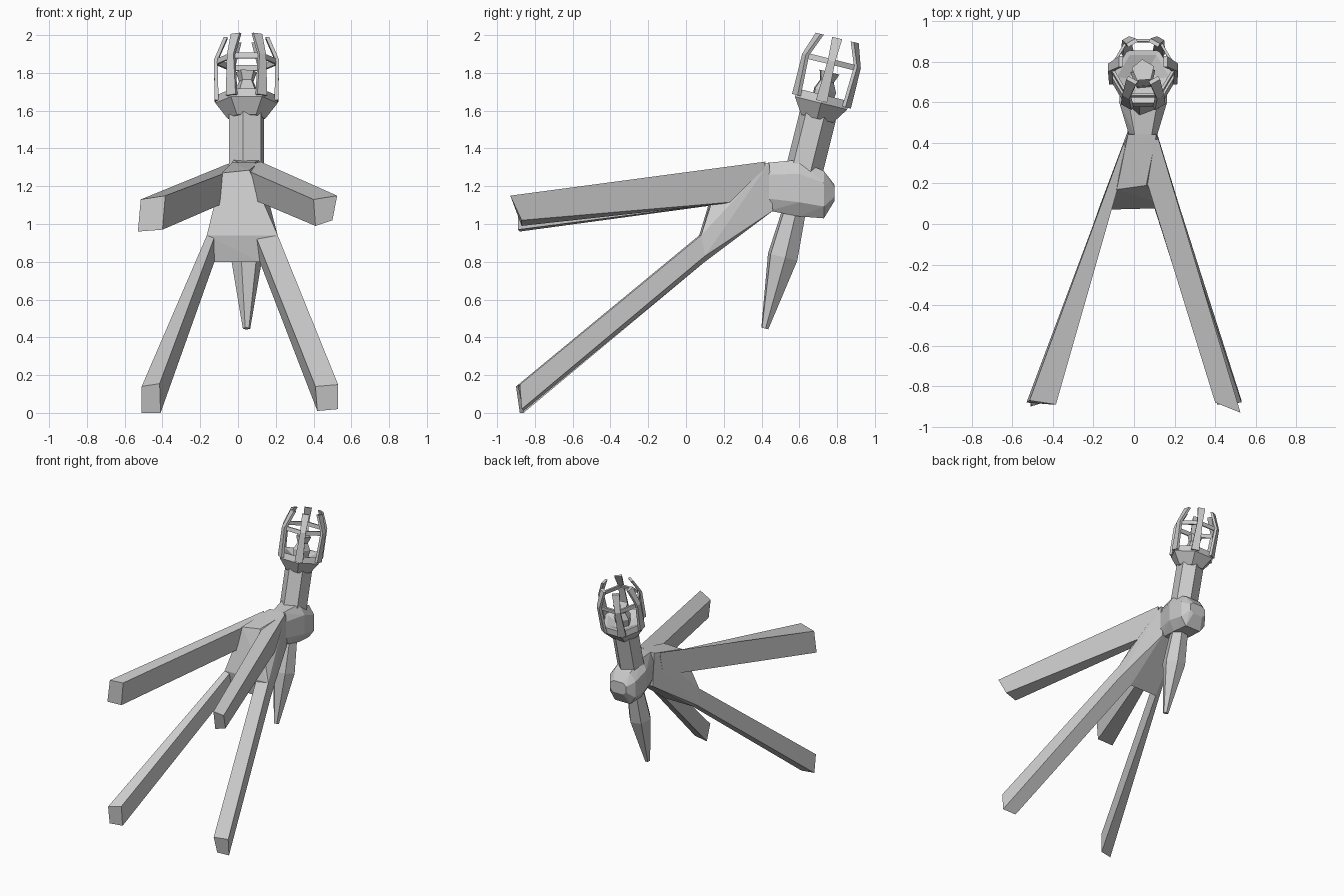
import bpy, bmesh, math
from mathutils import Vector

if "Cube" in bpy.data.objects:
    bpy.data.objects.remove(bpy.data.objects["Cube"])

# Tilted axis shared by the torch parts
ORIGIN = Vector((0.045, 0.635, 1.32))
TILT = math.radians(14)
U = Vector((1, 0, 0))
V = Vector((0, math.cos(TILT), -math.sin(TILT)))
D = Vector((0, math.sin(TILT), math.cos(TILT)))


def at(t, r, a, side=0.0):
    """Point at height t, radius r, angle a around the tilted axis."""
    out = U * math.cos(a) + V * math.sin(a)
    tan = V * math.cos(a) - U * math.sin(a)
    return ORIGIN + D * t + out * r + tan * side


def finish(name, bm):
    bmesh.ops.recalc_face_normals(bm, faces=bm.faces)
    me = bpy.data.meshes.new(name)
    bm.to_mesh(me)
    bm.free()
    ob = bpy.data.objects.new(name, me)
    bpy.context.collection.objects.link(ob)
    return ob


def hull_into(bm, pts):
    vs = [bm.verts.new(p) for p in pts]
    res = bmesh.ops.convex_hull(bm, input=vs)
    junk = [v for v in res["geom_interior"] if isinstance(v, bmesh.types.BMVert)]
    bmesh.ops.delete(bm, geom=junk, context='VERTS')


def hull(name, pts):
    bm = bmesh.new()
    hull_into(bm, pts)
    return finish(name, bm)


def loft(name, profile, n=6, turn=0.0, closed=False):
    """Spin (t, r) profile around the tilted axis with n flat sides."""
    bm = bmesh.new()
    rings = [[bm.verts.new(at(t, r, turn + math.tau * i / n)) for i in range(n)]
             for t, r in profile]
    pairs = list(zip(rings, rings[1:]))
    if closed:
        pairs.append((rings[-1], rings[0]))
    else:
        bm.faces.new(rings[0])
        bm.faces.new(rings[-1])
    for a, b in pairs:
        for i in range(n):
            j = (i + 1) % n
            bm.faces.new((a[i], a[j], b[j], b[i]))
    return finish(name, bm)


def beam(name, end, near):
    """Four-sided strut between two matching quads."""
    bm = bmesh.new()
    a = [bm.verts.new(p) for p in end]
    b = [bm.verts.new(p) for p in near]
    bm.faces.new(a)
    bm.faces.new(b)
    for i in range(4):
        j = (i + 1) % 4
        bm.faces.new((a[i], a[j], b[j], b[i]))
    return finish(name, bm)


# Four struts (top outer, top inner, bottom inner, bottom outer)
beam("upper_left_strut",
     [(-.515, -.87, 1.13), (-.385, -.89, 1.15), (-.40, -.89, .97), (-.53, -.88, .96)],
     [(-.05, .40, 1.32), (-.03, .35, 1.285), (-.03, .35, 1.13), (-.06, .37, 1.13)])
beam("upper_right_strut",
     [(.525, -.93, 1.15), (.40, -.88, 1.13), (.41, -.87, .99), (.50, -.87, 1.02)],
     [(.12, .42, 1.33), (.01, .38, 1.30), (.03, .38, 1.15), (.11, .40, 1.13)])
beam("lower_left_strut",
     [(-.51, -.90, .14), (-.415, -.87, .155), (-.41, -.86, 0), (-.51, -.88, 0)],
     [(-.165, .07, .94), (-.125, .08, .93), (-.125, .10, .80), (-.165, .10, .82)])
beam("lower_right_strut",
     [(.53, -.88, .15), (.41, -.89, .14), (.42, -.86, .01), (.53, -.87, .02)],
     [(.21, .08, .94), (.10, .08, .92), (.115, .10, .80), (.22, .10, .83)])

# Wedge body joining the struts
hull("body", [(-.085, .17, 1.27), (.06, .19, 1.285), (-.165, .07, .94), (.21, .08, .94),
              (-.125, .10, .80), (.115, .10, .80), (-.165, .10, .82), (.22, .10, .83),
              (-.03, .46, 1.07), (.11, .46, 1.07), (-.03, .44, 1.325), (.11, .44, 1.325)])

# Faceted socket: octagonal sections along y (y, half width, bottom, top)
pts = []
for y, w, lo, hi in ((.44, .07, 1.07, 1.325), (.60, .118, 1.04, 1.34),
                     (.73, .112, 1.03, 1.28), (.785, .07, 1.12, 1.21)):
    h = hi - lo
    for s in (-1, 1):
        pts += [(.045 + s * w * .6, y, lo), (.045 + s * w * .6, y, hi),
                (.045 + s * w, y, lo + h * .25), (.045 + s * w, y, lo + h * .75)]
hull("socket", pts)

# Spike, handle, cup and candle on the tilted axis
loft("spike", [(-.90, .02), (-.51, .085), (-.20, .062)], 6, math.radians(10))
loft("handle", [(-.06, .10), (.26, .10)], 6, math.radians(20))
loft("cup", [(.245, .10), (.33, .165), (.375, .155), (.37, .13), (.34, .07)])
loft("candle", [(.33, .055), (.40, .065), (.45, .04), (.50, .058)], 5, 0.4)

# Cage: ring and six bent prongs
loft("cage_ring", [(.54, .168), (.57, .165), (.57, .15), (.54, .153)], closed=True)
bm = bmesh.new()
path = [(.34, .158, .03), (.56, .163, .02), (.685, .11, .027)]
for i in range(6):
    a = math.tau * i / 6
    for p, q in zip(path, path[1:]):
        hull_into(bm, [at(t, r + dr, a, s * w) for t, r, w in (p, q)
                       for dr in (-.01, .01) for s in (-1, 1)])
finish("cage_prongs", bm)
